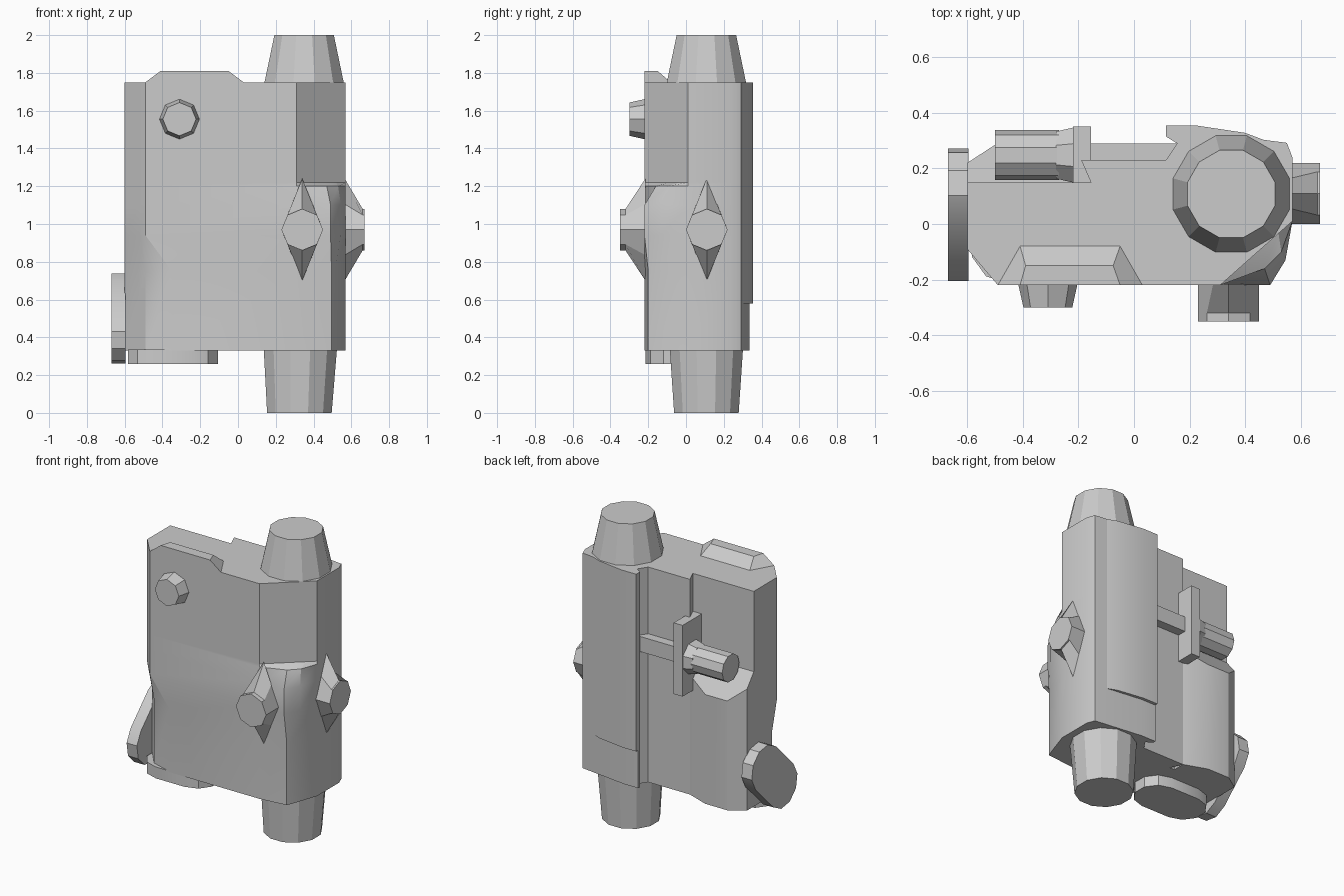
import bpy, bmesh, math
from mathutils import Vector

if "Cube" in bpy.data.objects:
    bpy.data.objects.remove(bpy.data.objects["Cube"])


def loft(name, rings, smooth=True):
    """Skin equal-length rings of points and cap both ends."""
    bm = bmesh.new()
    vs = [[bm.verts.new(p) for p in r] for r in rings]
    n = len(rings[0])
    for a, b in zip(vs, vs[1:]):
        for i in range(n):
            j = (i + 1) % n
            bm.faces.new((a[i], a[j], b[j], b[i]))
    bm.faces.new(vs[0][::-1])
    bm.faces.new(vs[-1])
    bmesh.ops.recalc_face_normals(bm, faces=bm.faces)
    me = bpy.data.meshes.new(name)
    bm.to_mesh(me)
    bm.free()
    ob = bpy.data.objects.new(name, me)
    bpy.context.collection.objects.link(ob)
    if smooth:
        bpy.ops.object.select_all(action='DESELECT')
        ob.select_set(True)
        bpy.context.view_layer.objects.active = ob
        bpy.ops.object.shade_smooth_by_angle(angle=math.radians(25))
    return ob


def ngon(n, r, turn=0.0):
    return [(r * math.cos(2 * math.pi * i / n + turn),
             r * math.sin(2 * math.pi * i / n + turn)) for i in range(n)]


def capsule(half, r, tilt=0.0):
    """Stadium outline centred on the origin, long axis turned by tilt."""
    pts = []
    for s in (0, 1):
        for k in range(6):
            a = math.pi * s - math.pi / 2 + math.pi * k / 5
            x, y = r * math.cos(a) + half * (1 - 2 * s), r * math.sin(a)
            pts.append((x * math.cos(tilt) - y * math.sin(tilt),
                        x * math.sin(tilt) + y * math.cos(tilt)))
    return pts


def place(pts, axis, level, c):
    """Put a 2D outline on the plane axis = level, shifted by c."""
    out = []
    for u, v in pts:
        q = [u + c[0], v + c[1]]
        q.insert('xyz'.index(axis), level)
        out.append(q)
    return out


def prism(name, pts, axis, a, b, c=(0, 0), smooth=True):
    return loft(name, [place(pts, axis, a, c), place(pts, axis, b, c)], smooth)


def box(name, x, y, z):
    prism(name, [(x[0], y[0]), (x[1], y[0]), (x[1], y[1]), (x[0], y[1])],
          'z', z[0], z[1], smooth=False)


# main housing: back outline is constant, both front corners change with height
back = [(.57, .24), (.55, .292), (.22, .335), (.115, .335), (.115, .315),
        (.155, .29), (.115, .23), (-.19, .23), (-.155, .15), (-.60, .15)]
left_top = [(-.60, -.09), (-.52, -.185), (-.49, -.22)]
left_low = [(-.60, -.04), (-.49, -.175), (-.35, -.22)]
right_top = [(.31, -.22), (.46, -.087), (.52, -.034), (.57, .01)]
right_mid = [(.31, -.22), (.49, -.22), (.545, -.13), (.57, .01)]
right_arch = [(.31, -.22), (.47, -.16), (.53, -.10), (.57, .01)]
right_low = [(.31, -.22), (.495, -.20), (.51, -.165), (.57, .01)]
levels = [(.33, left_low, right_low), (.75, left_low, right_low),
          (.94, left_top, right_mid), (1.10, left_top, right_mid),
          (1.20, left_top, right_arch), (1.22, left_top, right_top),
          (1.75, left_top, right_top)]
loft("housing", [[(x, y, z) for x, y in back + l + r] for z, l, r in levels])

# raised cover on the back of the tube side
prism("back_cover", [(.115, .315), (.155, .29), (.50, .29), (.40, .328),
                     (.22, .355), (.115, .355)], 'z', .58, 1.75)

# lower back bulge with a sloping top
bulge = [(-.60, .10), (-.19, .10), (-.19, .23), (-.34, .285), (-.50, .285), (-.60, .22)]
loft("lower_bulge", [[(x, y, .33) for x, y in bulge],
                     [(x, y, 1.22 - 1.25 * (y - .15)) for x, y in bulge]])

# tapered tube ends
for name, low, high in (("tube_top", (1.75, .217, .35), (2.0, .163, .35)),
                        ("tube_bottom", (0, .177, .325), (.33, .20, .33))):
    loft(name, [place(ngon(12, r, math.pi / 12), 'z', z, (x, .108))
                for z, r, x in (low, high)])

# raised pad on top
loft("top_pad", [[(-.49, -.22, 1.75), (.03, -.22, 1.75), (-.05, -.08, 1.75), (-.41, -.08, 1.75)],
                 [(-.41, -.22, 1.81), (-.05, -.22, 1.81), (-.075, -.15, 1.81), (-.39, -.15, 1.81)]],
     False)

# front button
loft("front_button", [place(ngon(8, r, math.pi / 8 * t), 'y', y, (-.31, 1.555))
                      for y, r, t in ((-.21, .108, 0), (-.30, .088, 0))])

# two knobs that blend from a tall diamond to an octagon
diamond = [(.11, 0), (.055, .135), (0, .27), (-.055, .135),
           (-.11, 0), (-.055, -.135), (0, -.27), (.055, -.135)]
octagon = ngon(8, .11)
for name, axis, c, lv in (("front_knob", 'y', (.34, .97), (-.215, -.32, -.35)),
                          ("side_knob", 'x', (.11, .97), (.565, .66, .67))):
    loft(name, [place(diamond, axis, lv[0], c)] +
         [place(octagon, axis, v, c) for v in lv[1:]], False)

# rounded plates on the left side and underneath
prism("side_plate", capsule(.13, .148, math.pi / 4), 'x', -.67, -.595, (.033, .50))
prism("bottom_plate", capsule(.105, .14), 'z', .26, .335, (-.345, -.075))

# latch on the back: rod, upright plate, collar and cylinder
box("latch_rod", (-.16, .16), (.22, .29), (1.21, 1.31))
box("latch_plate", (-.22, -.155), (.15, .35), (1.03, 1.50))
c = (.248, 1.255)
loft("latch_collar", [place(ngon(8, r, math.pi / 8), 'x', x, c)
                      for x, r in ((-.215, .108), (-.28, .092))])
prism("latch_cylinder", ngon(10, .09), 'x', -.50, -.27, c)
